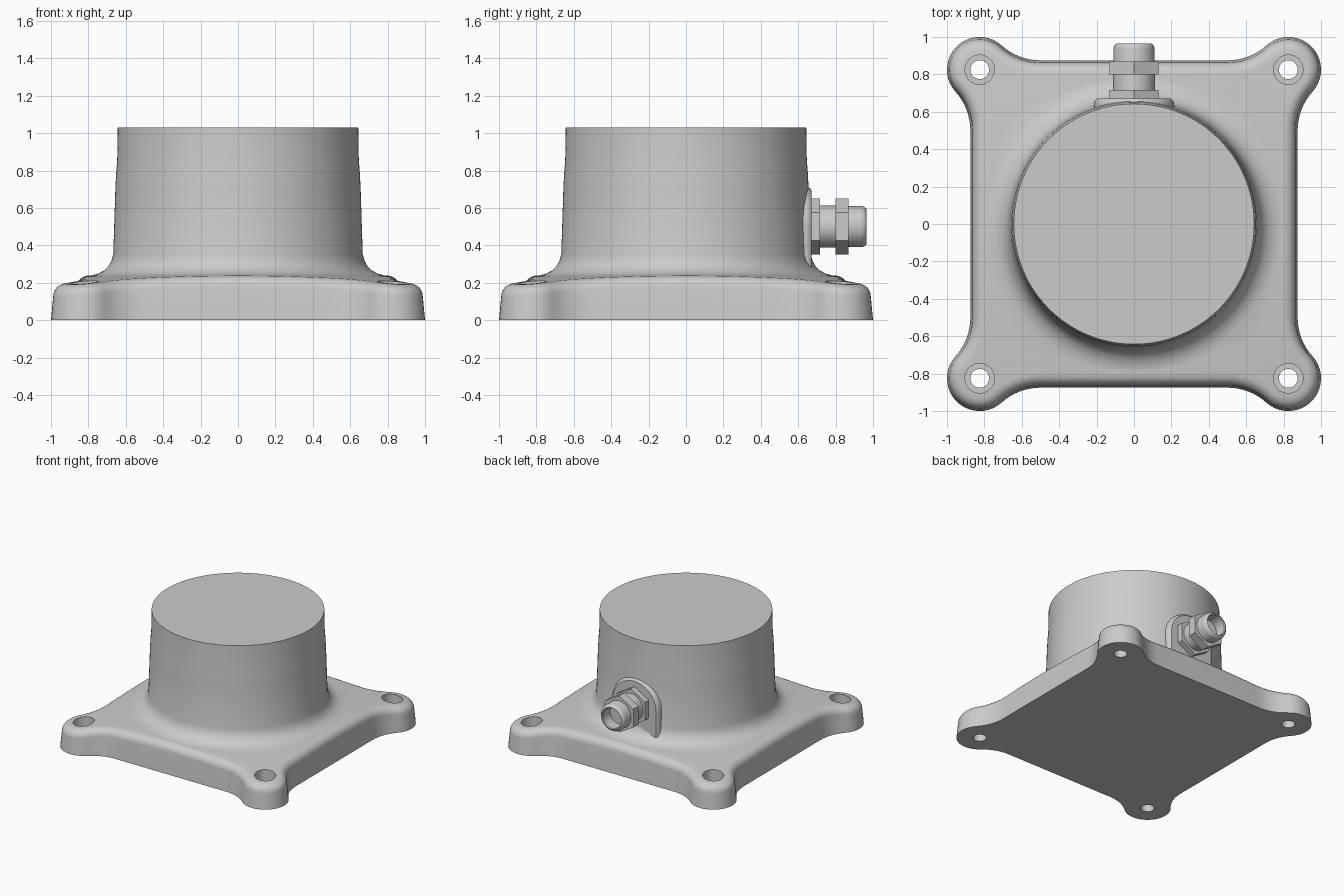
import bpy, bmesh, math
from math import sin, cos, pi, hypot, atan2
from mathutils import Matrix, Vector

if "Cube" in bpy.data.objects:
    bpy.data.objects.remove(bpy.data.objects["Cube"])

TO_Y = Matrix.Translation((0, 0, 0.5)) @ Matrix.Rotation(-pi / 2, 4, 'X')


def loft(name, rings, matrix=Matrix()):
    """Skin a list of equal-length rings and cap both ends."""
    bm = bmesh.new()
    loops = [[bm.verts.new(matrix @ Vector(p)) for p in ring] for ring in rings]
    for a, b in zip(loops, loops[1:]):
        for i in range(len(a)):
            j = (i + 1) % len(a)
            bm.faces.new((a[i], a[j], b[j], b[i]))
    bm.faces.new(loops[0])
    bm.faces.new(loops[-1])
    bmesh.ops.recalc_face_normals(bm, faces=bm.faces)
    mesh = bpy.data.meshes.new(name)
    bm.to_mesh(mesh)
    bm.free()
    ob = bpy.data.objects.new(name, mesh)
    bpy.context.collection.objects.link(ob)
    return ob


def circle(r, z, n, start=0.0, cx=0.0, cy=0.0):
    return [(cx + r * cos(start + 2 * pi * i / n), cy + r * sin(start + 2 * pi * i / n), z)
            for i in range(n)]


def smooth(ob):
    bpy.ops.object.select_all(action='DESELECT')
    ob.select_set(True)
    bpy.context.view_layer.objects.active = ob
    bpy.ops.object.shade_smooth_by_angle(angle=math.radians(35))


# Base outline: straight sides, concave blends and round corner lobes
LOBE, LOBE_R, SIDE, BLEND_X, BLEND_R = 0.825, 0.175, 0.875, 0.5, 0.31
TANGENT = atan2(LOBE - (SIDE + BLEND_R), LOBE - BLEND_X)   # blend centre to lobe centre


def outline(d):
    """Outline inset by d, starting at the right end of the back side, going clockwise."""
    quarter = []
    for i in range(20):                                    # straight back side
        a = math.atan(BLEND_X / SIDE) * (i / 10 - 1)
        quarter.append(((SIDE) * math.tan(a), SIDE - d))
    R, r = BLEND_R + d, LOBE_R - d
    for i in range(8):                                     # blend into lobe
        a = -pi / 2 + (TANGENT + pi / 2) * i / 8
        quarter.append((BLEND_X + R * cos(a), SIDE + BLEND_R + R * sin(a)))
    a0, a1 = TANGENT + pi, -pi / 2 - TANGENT               # lobe, mirrored about the diagonal
    for i in range(20):
        a = a0 + (a1 - a0) * i / 20
        quarter.append((LOBE + r * cos(a), LOBE + r * sin(a)))
    for i in range(8, 0, -1):                              # blend back to next side
        a = -pi / 2 + (TANGENT + pi / 2) * i / 8
        quarter.append((SIDE + BLEND_R + R * sin(a), BLEND_X + R * cos(a)))
    pts = []
    for q in range(4):
        c, s = (1, 0, -1, 0)[q], (0, -1, 0, 1)[q]
        pts += [(x * c - y * s, x * s + y * c) for x, y in quarter]
    return pts


def dome(r):
    return 0.27 - 0.05 * r * r


# Casting: base walls, rounded rim, domed top, fillet and drum in one skin
rings = [[(x, y, 0) for x, y in outline(0)]]
RIM = 0.058
for k in range(7):
    a = pi / 2 * k / 6
    d = 0.012 + RIM * (1 - cos(a))
    rings.append([(x, y, dome(hypot(x, y)) - RIM * (1 - sin(a))) for x, y in outline(d)])
edge = outline(0.012 + RIM)
n = len(edge)
start = pi / 2 + math.atan(BLEND_X / SIDE)
angles = []
for i, (x, y) in enumerate(edge):
    even = start - 2 * pi * i / n
    true = atan2(y, x)
    true += 2 * pi * round((even - true) / (2 * pi))
    angles.append(0.7 * true + 0.3 * even)
for t in (0.2, 0.4, 0.6, 0.8, 1.0):
    ring = []
    for (x, y), a in zip(edge, angles):
        px = x + (0.78 * cos(a) - x) * t
        py = y + (0.78 * sin(a) - y) * t
        ring.append((px, py, dome(hypot(px, py))))
    rings.append(ring)
for r, z in ((0.745, 0.25), (0.715, 0.266), (0.693, 0.288), (0.677, 0.316), (0.667, 0.355),
             (0.656, 0.70), (0.652, 0.78), (0.646, 0.86), (0.643, 1.03)):
    rings.append([(r * cos(a), r * sin(a), z) for a in angles])
casting = loft("base_and_drum", rings)

# Counterbored mounting holes
for sx in (-1, 1):
    for sy in (-1, 1):
        cutter = loft("hole_cutter", [circle(r, z, 40, 0, sx * LOBE, sy * LOBE) for r, z in
                                      ((0.05, -0.1), (0.05, 0.1), (0.079, 0.1), (0.079, 0.4))])
        mod = casting.modifiers.new("hole", 'BOOLEAN')
        mod.operation, mod.solver, mod.object = 'DIFFERENCE', 'EXACT', cutter
        bpy.context.view_layer.objects.active = casting
        bpy.ops.object.modifier_apply(modifier=mod.name)
        bpy.data.objects.remove(cutter)
smooth(casting)


# Arched pad on the back of the drum
def arch(w, y):
    top = [(w * cos(pi * i / 24), y, 0.5 + w * sin(pi * i / 24)) for i in range(25)]
    return top + [(-w, y, 0.21), (w, y, 0.21)]


smooth(loft("gland_pad", [arch(w, y) for w, y in
                          ((0.222, 0.57), (0.214, 0.645), (0.208, 0.661), (0.195, 0.671))]))

# Cable gland: two hex nuts and a hollow sleeve pointing to the back
for name, y0, y1 in (("inner_nut", 0.66, 0.717), ("outer_nut", 0.80, 0.87)):
    loft(name, [circle(0.15, y, 6, pi / 6) for y in (y0, y1)], TO_Y)
sleeve = [(0.112, 0.66), (0.112, 0.83), (0.11, 0.85), (0.11, 0.935), (0.106, 0.952),
          (0.097, 0.963), (0.088, 0.966), (0.082, 0.96), (0.08, 0.86)]
smooth(loft("gland_sleeve", [circle(r, y, 48) for r, y in sleeve], TO_Y))
